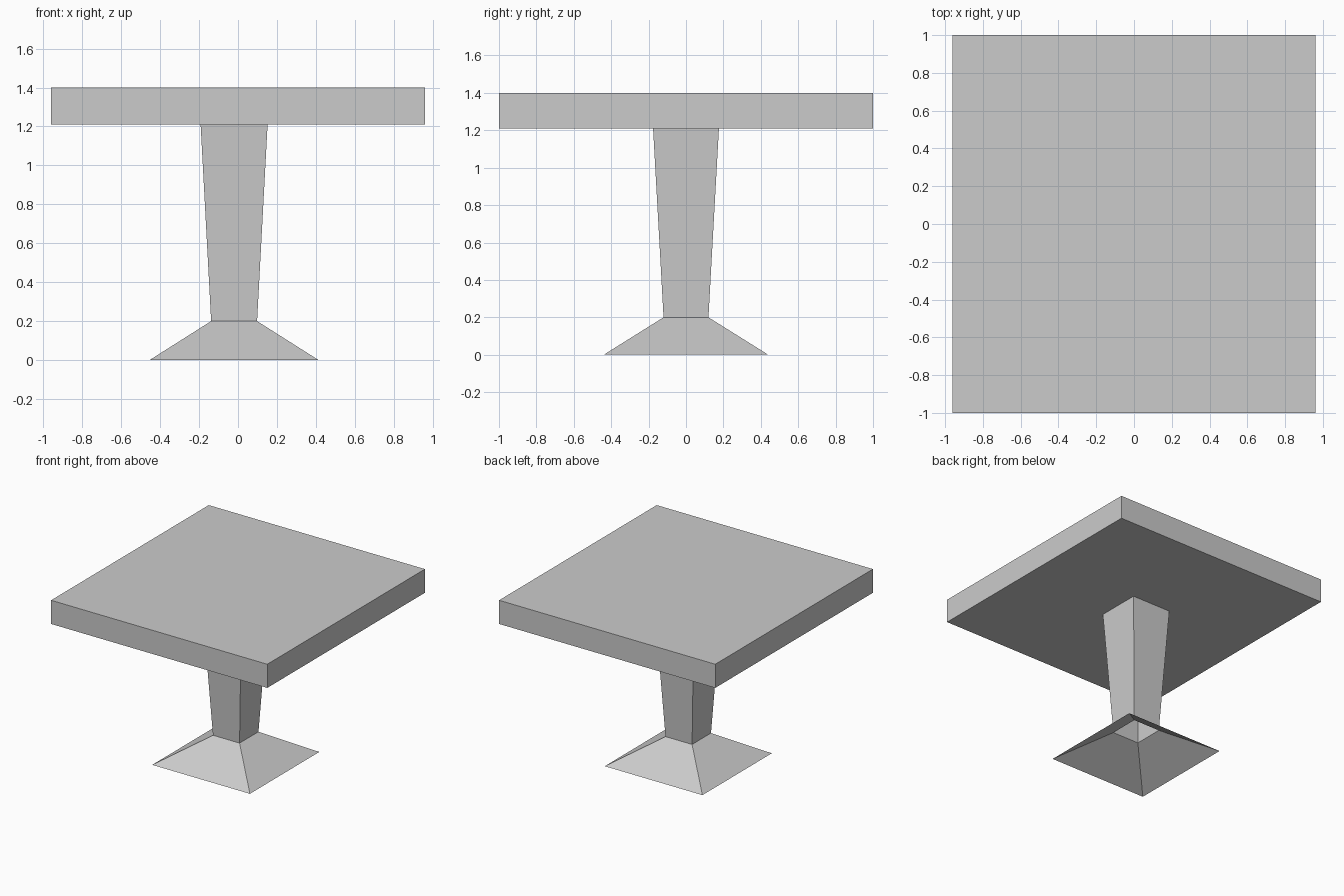
import bpy
import bmesh

default_cube = bpy.data.objects.get("Cube")
if default_cube:
    bpy.data.objects.remove(default_cube, do_unlink=True)

grey = bpy.data.materials.new("plain grey")
grey.use_nodes = True
grey.diffuse_color = (0.6, 0.6, 0.6, 1)
grey.node_tree.nodes["Principled BSDF"].inputs["Base Color"].default_value = (0.6, 0.6, 0.6, 1)


def tapered_box(name, centre_x, lower, upper, closed):
    """Join two rectangles given as (half width, half depth, height)."""
    bm = bmesh.new()
    rings = []
    for hx, hy, z in (lower, upper):
        rings.append([bm.verts.new((centre_x + sx * hx, sy * hy, z))
                      for sx, sy in ((-1, -1), (1, -1), (1, 1), (-1, 1))])
    bottom, top = rings
    for i in range(4):
        j = (i + 1) % 4
        bm.faces.new((bottom[i], bottom[j], top[j], top[i]))
    if closed:
        bm.faces.new(bottom[::-1])
        bm.faces.new(top)
    mesh = bpy.data.meshes.new(name)
    bm.to_mesh(mesh)
    bm.free()
    mesh.materials.append(grey)
    obj = bpy.data.objects.new(name, mesh)
    bpy.context.collection.objects.link(obj)
    return obj


# Thick slab top
tapered_box("table_top", 0, (0.96, 1.0, 1.21), (0.96, 1.0, 1.40), True)

# Hollow column and open flared foot, set slightly off centre
column_x = -0.02
neck = (0.118, 0.12, 0.2)
tapered_box("column", column_x, neck, (0.172, 0.176, 1.21), False)
tapered_box("foot", column_x, (0.434, 0.44, 0), neck, False)
